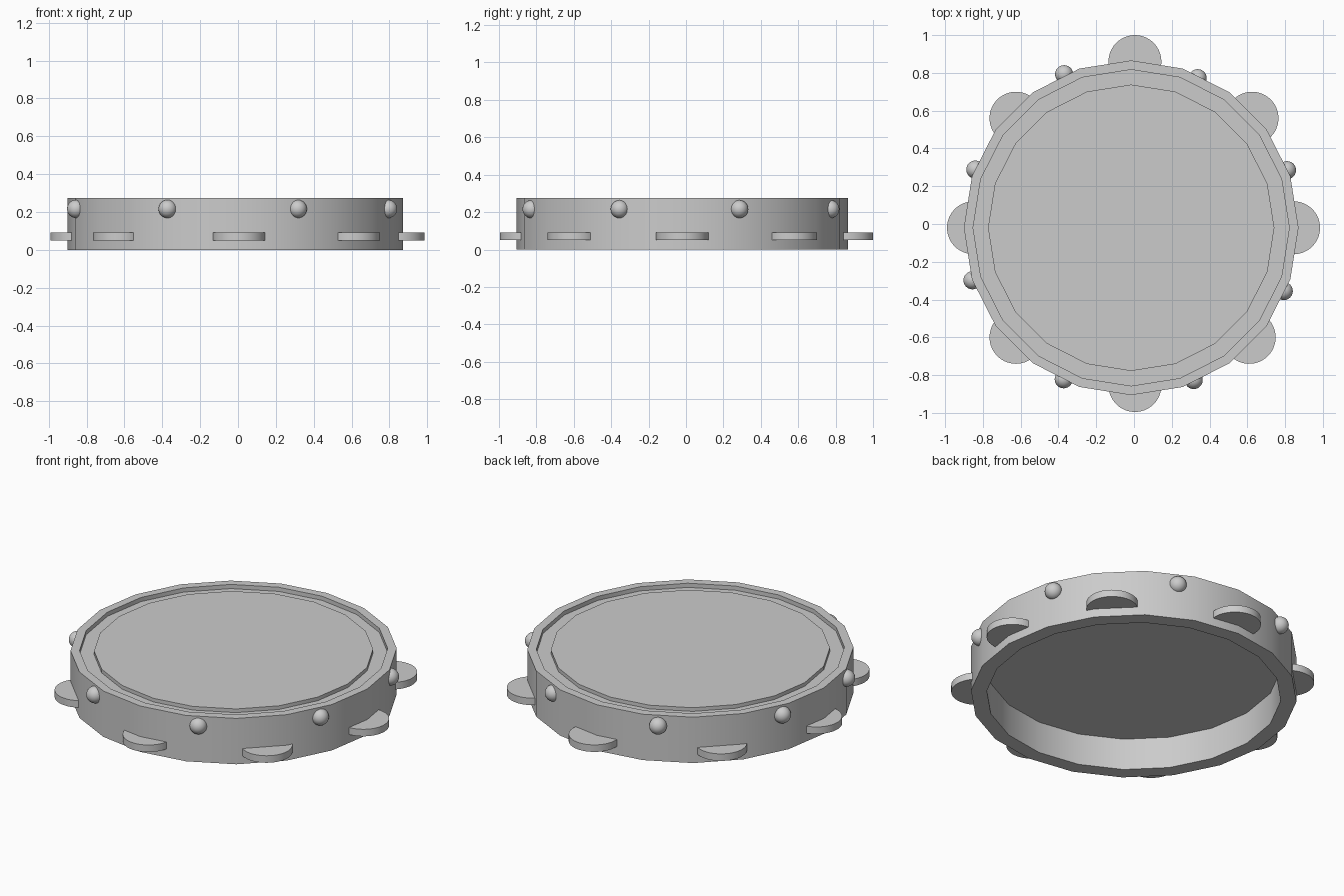
import bpy, bmesh, math

if "Cube" in bpy.data.objects:
    bpy.data.objects.remove(bpy.data.objects["Cube"])

CX, CY = -0.015, -0.02      # centre of the drum body
SIDES = 20


def finish(bm, name, angle=35):
    bmesh.ops.recalc_face_normals(bm, faces=bm.faces)
    me = bpy.data.meshes.new(name)
    bm.to_mesh(me)
    bm.free()
    ob = bpy.data.objects.new(name, me)
    bpy.context.collection.objects.link(ob)
    bpy.ops.object.select_all(action='DESELECT')
    ob.select_set(True)
    bpy.context.view_layer.objects.active = ob
    bpy.ops.object.shade_smooth_by_angle(angle=math.radians(angle))
    return ob


def drum_body():
    # lathe profile: underside of skin, inner wall, outer wall, lip, groove, skin
    profile = [(0.80, 0.19), (0.80, 0.0), (0.886, 0.0), (0.886, 0.275),
               (0.837, 0.275), (0.837, 0.25), (0.758, 0.25), (0.758, 0.272)]
    bm = bmesh.new()
    rings = []
    for r, z in profile:
        rings.append([bm.verts.new((CX + r * math.cos(2 * math.pi * i / SIDES),
                                    CY + r * math.sin(2 * math.pi * i / SIDES), z))
                      for i in range(SIDES)])
    for a, b in zip(rings, rings[1:]):
        for i in range(SIDES):
            j = (i + 1) % SIDES
            bm.faces.new((a[i], a[j], b[j], b[i]))
    bm.faces.new(rings[0])
    bm.faces.new(rings[-1])
    finish(bm, "drum_body")


def jingle(name, x, y, r=0.14, z0=0.05, z1=0.092, steps=28):
    # disc trimmed by a chord that stays hidden inside the wall
    d = math.hypot(x - CX, y - CY)
    heading = math.atan2(y - CY, x - CX)
    half = math.acos((0.835 - d) / r)
    bm = bmesh.new()
    vs = []
    for i in range(steps + 1):
        t = heading - half + 2 * half * i / steps
        vs.append(bm.verts.new((x + r * math.cos(t), y + r * math.sin(t), z0)))
    f = bm.faces.new(vs)
    ext = bmesh.ops.extrude_face_region(bm, geom=[f], use_keep_orig=True)
    for v in ext["geom"]:
        if isinstance(v, bmesh.types.BMVert):
            v.co.z = z1
    finish(bm, name)


def stud(name, x, y):
    bm = bmesh.new()
    bmesh.ops.create_uvsphere(bm, u_segments=24, v_segments=14, radius=0.048)
    bmesh.ops.translate(bm, verts=bm.verts, vec=(x, y, 0.216))
    finish(bm, name, 60)


drum_body()

# eight jingles around the wall
for k, (x, y) in enumerate([(0.845, -0.02), (0.625, 0.56), (0.005, 0.86),
                            (-0.625, 0.56), (-0.85, -0.02), (-0.625, -0.60),
                            (0.61, -0.60), (0.005, -0.855)]):
    jingle(f"jingle_{k + 1}", x, y)

# eight round studs between them
for k, (x, y) in enumerate([(0.81, 0.285), (0.337, 0.772), (-0.37, 0.793),
                            (-0.84, 0.288), (-0.855, -0.298), (-0.372, -0.822),
                            (0.316, -0.826), (0.793, -0.355)]):
    stud(f"stud_{k + 1}", x, y)
